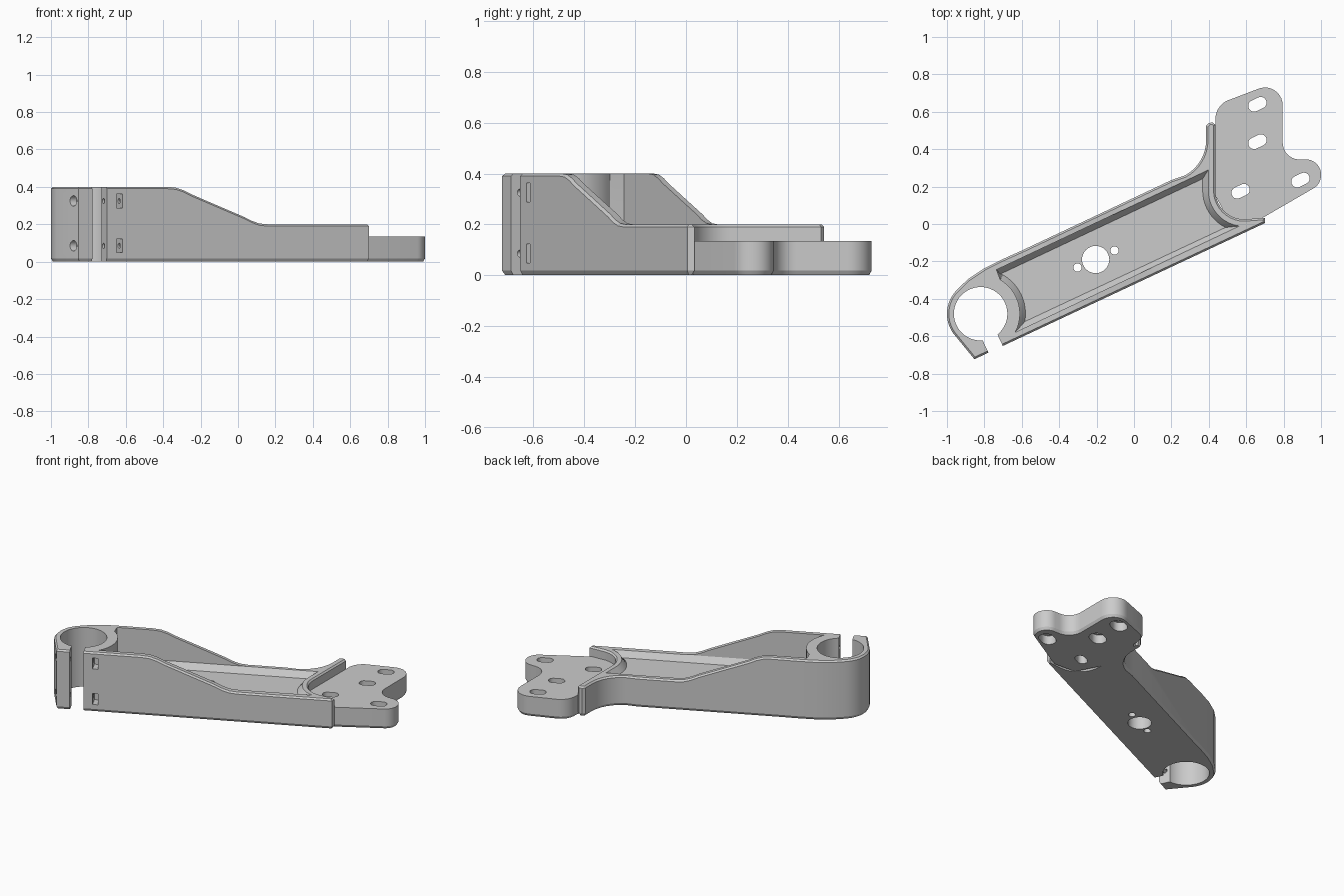
import bpy, bmesh
from math import sin, cos, radians

cube = bpy.data.objects.get("Cube")
if cube:
    bpy.data.objects.remove(cube, do_unlink=True)

grey = bpy.data.materials.new("plain grey")
grey.use_nodes = True
grey.diffuse_color = (0.6, 0.6, 0.6, 1)
grey.node_tree.nodes["Principled BSDF"].inputs["Base Color"].default_value = (0.6, 0.6, 0.6, 1)

# Arm frame: origin at the clamp end of the front wall, s along, t across
SLOPE = 0.471
UX, UY = 0.905, 0.426
START = (-0.70, -0.65)
BORE = (-0.82, -0.48)
CORNER = (0.59, 0.18)


def at(s, t, z):
    return (START[0] + s * UX - t * UY, START[1] + s * UY + t * UX, z)


def arc(c, r, a0, a1, n=10):
    angles = [radians(a0 + (a1 - a0) * i / n) for i in range(n + 1)]
    return [(c[0] + r * cos(a), c[1] + r * sin(a)) for a in angles]


def circle(c, r, n=32):
    return arc(c, r, 0, 360, n)[:-1]


def slot(c, half, r):
    a, b = [(c[0] + k * half * UX, c[1] + k * half * UY) for k in (1, -1)]
    return arc(a, r, -65, 115) + arc(b, r, 115, 295)


def inset(poly, d):
    """Move each side of a counter-clockwise outline inward by d."""
    out = []
    for i, p in enumerate(poly):
        q, r = poly[i - 1], poly[(i + 1) % len(poly)]
        normals = []
        for a, b in ((q, p), (p, r)):
            dx, dy = b[0] - a[0], b[1] - a[1]
            length = (dx * dx + dy * dy) ** 0.5
            normals.append((-dy / length, dx / length))
        (ax, ay), (bx, by) = normals
        k = d / (1 + ax * bx + ay * by)
        out.append((p[0] + k * (ax + bx), p[1] + k * (ay + by)))
    return out


def level(poly, z):
    return [(x, y, z) for x, y in poly]


def loft(name, rings):
    bm = bmesh.new()
    loops = [[bm.verts.new(p) for p in ring] for ring in rings]
    n = len(loops[0])
    for lo, hi in zip(loops, loops[1:]):
        for i in range(n):
            j = (i + 1) % n
            bm.faces.new((lo[i], lo[j], hi[j], hi[i]))
    bm.faces.new(loops[0][::-1])
    bm.faces.new(loops[-1])
    bmesh.ops.recalc_face_normals(bm, faces=bm.faces)
    mesh = bpy.data.meshes.new(name)
    bm.to_mesh(mesh)
    bm.free()
    mesh.materials.append(grey)
    obj = bpy.data.objects.new(name, mesh)
    bpy.context.collection.objects.link(obj)
    return obj


def cut(target, rings):
    cutter = loft("cutter", rings)
    cutter.hide_render = True
    mod = target.modifiers.new("cut", 'BOOLEAN')
    mod.operation = 'DIFFERENCE'
    mod.solver = 'EXACT'
    mod.object = cutter
    bpy.context.view_layer.objects.active = target
    bpy.ops.object.modifier_apply(modifier=mod.name)
    bpy.data.objects.remove(cutter, do_unlink=True)


def drill(target, poly, z0=-0.1, z1=0.6):
    cut(target, [level(poly, z0), level(poly, z1)])


def cross_drill(target, s0, s1, z, r):
    ring = circle((0.04, z), r, 20)
    cut(target, [[at(s, t, h) for t, h in ring] for s in (s0, s1)])


# Arm body with chamfered underside
outline = [(-0.853, -0.723), (0.70, 0.005), (0.70, 0.033)]
outline += arc(CORNER, 0.155, 270, 180)
outline += [(0.436, 0.53), (0.42, 0.543), (0.40, 0.54), (0.386, 0.525)]
outline += arc((0.17, 0.45), 0.216, 0, -62, 8)
outline += [(0.2, 0.235), (-0.60, -0.142), (-0.70, -0.187), (-0.80, -0.237), (-0.89, -0.297)]
outline += arc(BORE, 0.18, 132, 215, 12)
arm = loft("arm", [level(inset(outline, 0.01), 0), level(outline, 0.018), level(outline, 0.4)])

# Side profile stepping down from the clamp to the plate
fall = [(0.36, 0.4), (0.41, 0.396), (0.455, 0.382), (0.50, 0.361)]
fall += [(1.314 - s, 0.6 - z) for s, z in reversed(fall)]
fall += [(2, 0.2), (2, 0.6), (0.36, 0.6)]
cut(arm, [[at(s, t, z) for s, z in fall] for t in (-1.5, 1.5)])

# Chamfer along the top rim
bm = bmesh.new()
bm.from_mesh(arm.data)
bm.normal_update()
rim = []
for e in bm.edges:
    if len(e.link_faces) == 2:
        low, high = sorted(f.normal.z for f in e.link_faces)
        if abs(low) < 0.1 and high > 0.5:
            rim.append(e)
bmesh.ops.bevel(bm, geom=rim, offset=0.01, offset_type='OFFSET', segments=1,
                profile=0.5, affect='EDGES', clamp_overlap=False)
bm.to_mesh(arm.data)
bm.free()


# Pocket between the walls, with a sloped foot around its floor
def pocket(d):
    k = d / 0.03
    back = 0.196 - 1.1 * d
    right, left = 0.397 - d, -0.735 + 0.67 * d
    ring = arc(CORNER, 0.193 + d, 262 - 19 * k, 180)
    ring += [(x, back + SLOPE * (x - 0.2)) for x in (right, left)]
    return ring + arc(BORE, 0.21 + d, 60, -28 + 18 * k, 12)


cut(arm, [level(pocket(0.03), 0.16), level(pocket(0), 0.2), level(pocket(0), 0.6)])

# Clamp bore and slit
drill(arm, circle(BORE, 0.143, 48))
slit = [(-0.087, -0.06), (-0.002, -0.06), (-0.002, 0.18), (-0.087, 0.18)]
cut(arm, [[at(s, t, z) for s, t in slit] for z in (-0.1, 0.6)])

# Clamp screw holes, head recesses and nut slots
for z in (0.085, 0.325):
    cross_drill(arm, -0.4, 0.10, z, 0.014)
    cross_drill(arm, -0.4, -0.15, z, 0.028)
    nut = [(0.055, -0.05), (0.09, -0.05), (0.09, 0.07), (0.055, 0.07)]
    cut(arm, [[at(s, t, h) for s, t in nut] for h in (z - 0.037, z + 0.037)])

# Holes through the pocket floor
for x, y, r in ((-0.205, -0.19, 0.073), (-0.104, -0.142, 0.022), (-0.302, -0.233, 0.022)):
    drill(arm, circle((x, y), r))

# Mounting plate
edge = [(0.66, 0.02), (0.70, 0.04)]
edge += arc((0.92, 0.26), 0.08, -60, 0, 8) + arc((0.92, 0.265), 0.08, 0, 90)
edge += arc((0.885, 0.435), 0.09, 270, 180)
edge += arc((0.70, 0.635), 0.095, 0, 115) + arc((0.545, 0.56), 0.11, 115, 180)
edge += [(0.435, 0.53), (0.41, 0.5), (0.41, 0.2), (0.5, 0.03)]
plate = loft("mounting_plate", [level(inset(edge, 0.01), 0), level(edge, 0.018), level(edge, 0.135)])

# Slotted plate holes, three of them recessed from below
for x, y, recessed in ((0.66, 0.64, 1), (0.66, 0.44, 1), (0.89, 0.235, 1), (0.57, 0.175, 0)):
    drill(plate, slot((x, y), 0.02, 0.031))
    if recessed:
        drill(plate, slot((x, y), 0.02, 0.046), -0.1, 0.06)

for obj in (arm, plate):
    bpy.ops.object.select_all(action='DESELECT')
    obj.select_set(True)
    bpy.context.view_layer.objects.active = obj
    bpy.ops.object.shade_smooth_by_angle(angle=radians(25))
